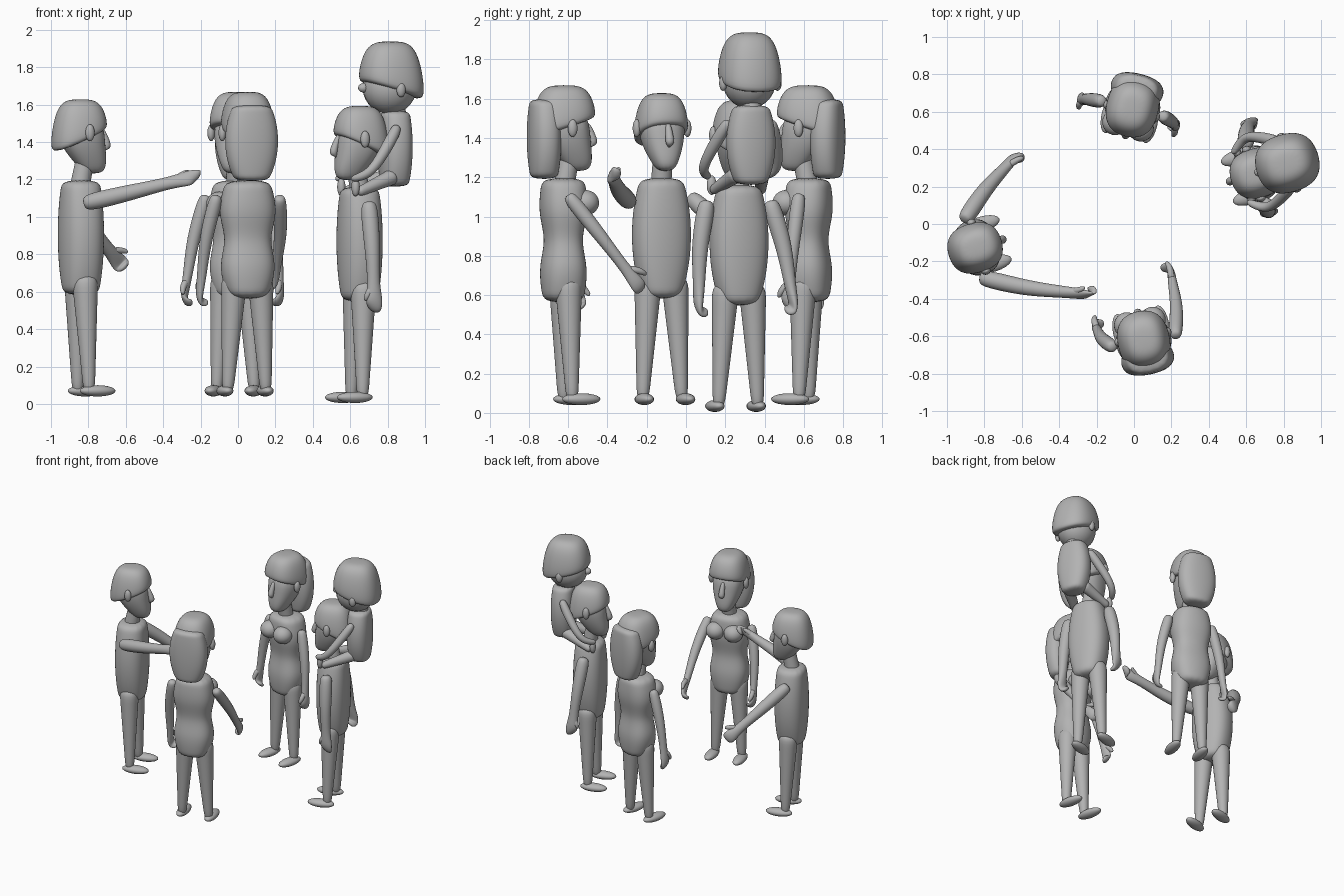
import bpy, bmesh
from math import sin, cos, pi, exp, radians
from mathutils import Vector, Matrix

default_cube = bpy.data.objects.get("Cube")
if default_cube:
    bpy.data.objects.remove(default_cube, do_unlink=True)

GREY = (.45, .45, .45, 1)
clay = bpy.data.materials.new("clay_grey")
clay.use_nodes = True
clay.diffuse_color = GREY
clay.node_tree.nodes["Principled BSDF"].inputs["Base Color"].default_value = GREY

UP = Vector((0, 0, 1))
SIDES = (("left", 1), ("right", -1))


def finish(name, bm):
    """Turn a bmesh into a smooth grey object."""
    bmesh.ops.recalc_face_normals(bm, faces=bm.faces)
    for face in bm.faces:
        face.smooth = True
    mesh = bpy.data.meshes.new(name)
    bm.to_mesh(mesh)
    bm.free()
    mesh.materials.append(clay)
    part = bpy.data.objects.new(name, mesh)
    bpy.context.collection.objects.link(part)
    return part


def skin(name, rings, frame):
    """Bridge rings of points, cap both ends and subdivide."""
    bm = bmesh.new()
    loops = [[bm.verts.new(frame @ point) for point in ring] for ring in rings]
    for lower, upper in zip(loops, loops[1:]):
        for i in range(len(lower)):
            bm.faces.new((lower[i - 1], lower[i], upper[i], upper[i - 1]))
    bm.faces.new(loops[0])
    bm.faces.new(loops[-1])
    smooth = finish(name, bm).modifiers.new("smooth", 'SUBSURF')
    smooth.levels = smooth.render_levels = 2


def loft(name, rows, frame, sides=14):
    """Rows hold front height, back height, centre, half depth, half width."""
    def rounded(value):
        return value * max(abs(value), .001) ** -.18

    rings = []
    for front, back, centre, depth, width in rows:
        ring = []
        for i in range(sides):
            angle = 2 * pi * i / sides
            c, s = rounded(cos(angle)), rounded(sin(angle))
            height = (front + back) / 2 + (front - back) / 2 * c
            ring.append(Vector((centre + depth * c, width * s, height)) )
        rings.append(ring)
    skin(name, rings, frame)


def barrel(name, bottom, top, centre, depth, width, frame, pinch=0):
    """Rounded trunk, optionally pinched at the waist."""
    rows = []
    steps = 10
    for k in range(steps + 1):
        t = k / steps
        z = bottom + (top - bottom) * t
        bulge = sin(pi * (.12 + .72 * t))
        waist = 1 - pinch * exp(-((t - .5) * 6) ** 2)
        rows.append((z, z, centre, depth * waist * bulge ** .25, width * waist * bulge ** .5))
    loft(name, rows, frame)


def dome(name, front, back, top, centre, depth, width, frame):
    """Cap of hair with a sloping rim, tucked in underneath."""
    rows = [(front, back, centre, depth * .85, width * .85)]
    for degrees in (4, 25, 50, 70, 85):
        rise, spread = sin(radians(degrees)), cos(radians(degrees)) ** .5
        rows.append((front + (top - front) * rise, back + (top - back) * rise,
                     centre, depth * spread, width * spread))
    loft(name, rows, frame)


def tube(name, path, radii, frame=Matrix(), up=Vector((1, 0, 1)), flat=None, sides=8):
    """Round tube along a path; flat gives the thinning at each point."""
    points = [Vector(p) for p in path]
    last = len(points) - 1
    rings = []
    for k, point in enumerate(points):
        along = points[min(k + 1, last)] - points[max(k - 1, 0)]
        across = along.cross(up).normalized()
        wide = across.cross(along).normalized() * radii[k]
        thin = across * radii[k] * (flat[k] if flat else 1)
        angles = [2 * pi * i / sides for i in range(sides)]
        rings.append([point + (wide * cos(a) + thin * sin(a)) * 1.08 for a in angles])
    skin(name, rings, frame)


def limb(name, start, end, thick, slim, frame):
    """Straight tapering limb."""
    start, end = Vector(start), Vector(end)
    steps = [k / 6 for k in range(7)]
    tube(name, [start.lerp(end, t) for t in steps],
         [thick + (slim - thick) * t for t in steps], frame)


def ball(name, centre, size, frame):
    bm = bmesh.new()
    place = frame @ Matrix.Translation(centre) @ Matrix.Diagonal((*size, 1))
    bmesh.ops.create_uvsphere(bm, u_segments=20, v_segments=14, radius=1, matrix=place)
    finish(name, bm)


def standing(x, y, z, turn):
    return Matrix.Translation((x, y, z)) @ Matrix.Rotation(radians(turn), 4, 'Z')


def arm(name, side, palm, frame, build):
    """Arm from the shoulder to a palm position, with curled fingers and thumb."""
    axes = frame.to_3x3()
    outward = axes @ Vector((0, side, 0))
    wide = axes @ Vector((1, 0, 1))
    shoulder, palm = frame @ Vector((0, side * .175, 1.08)), Vector(palm)
    reach = (palm - shoulder).normalized()
    wrist = shoulder.lerp(palm, .82)
    elbow = shoulder.lerp(wrist, .5) + outward * .02
    fingers = palm + reach * .04 - outward * .02
    tips = fingers - outward * .04
    path = [shoulder - reach * .04, shoulder, elbow, wrist, palm, fingers, tips]
    radii = [r * build for r in (.03, .05, .043, .03, .05, .045, .03)]
    tube(name + "_arm", path, radii, up=wide, flat=(1, 1, 1, 1, .5, .5, .5))
    across = reach.cross(wide.cross(reach)).normalized()
    lift = wide - reach * wide.dot(reach)
    thumb = [wrist, wrist.lerp(palm, .6) + lift * .04, palm + lift * .05 - outward * .02]
    tube(name + "_thumb", thumb, (.02, .018, .01), up=across)


def adult(name, frame, woman, palms):
    build = .82 if woman else 1
    # Trunk
    if woman:
        barrel(name + "_torso", .56, 1.2, -.01, .13, .17, frame, pinch=.26)
    else:
        barrel(name + "_torso", .58, 1.2, 0, .12, .155, frame)
    # Head
    face = [(1.23, .07, .05, .04), (1.28, .06, .085, .07), (1.4, 0, .13, .12), (1.55, 0, .12, .12)]
    loft(name + "_face", [(row[0], *row) for row in face], frame)
    if woman:
        dome(name + "_hair_top", 1.5, 1.4, 1.67, -.01, .17, .147, frame)
        barrel(name + "_hair_back", 1.19, 1.6, -.11, .085, .147, frame)
    else:
        dome(name + "_hair", 1.47, 1.34, 1.63, -.01, .155, .14, frame)
    limb(name + "_neck", (-.01, 0, 1.14), (.03, 0, 1.34), .055, .05, frame)
    tube(name + "_nose", [(.11, 0, 1.48), (.14, 0, 1.41), (.15, 0, 1.37), (.12, 0, 1.34)],
         (.015, .02, .027, .015), frame)
    # Paired parts
    for (label, side), palm in zip(SIDES, palms):
        part = name + "_" + label
        half = frame @ Matrix.Diagonal((1, side, 1, 1))
        ball(part + "_ear", (.01, .135, 1.45), (.025, .02, .045), half)
        limb(part + "_leg", (0, .07, .7), (.015, .105, .05), .074, .03, half)
        ball(part + "_foot", (.06, .11, .07), (.1, .042, .03), half)
        if woman:
            ball(part + "_bust", (.09, .07, 1.07), (.07, .07, .065), half)
        arm(part, side, palm, frame, build)


# Four adults in a ring; palms are given left, then right
adult("reaching_man", standing(-.84, -.125, 0, 17), False,
      [(-.64, .36, .76), (-.25, -.38, 1.21)])
adult("front_woman", standing(.05, -.615, 0, 102), True,
      [(-.21, -.55, .58), (.2, -.25, .66)])
adult("back_woman", standing(-.01, .615, 0, 256), True,
      [(.23, .52, .58), (-.29, .67, .58)])
carrier = standing(.65, .27, -.035, 197)
adult("carrying_man", carrier, False,
      [(.73, .06, .55), (.62, .55, .56)])

# Child riding on the shoulders of the carrying man
rider = standing(.82, .325, 0, 197)
barrel("child_torso", 1.16, 1.57, -.02, .09, .13, rider)
limb("child_neck", (-.04, 0, 1.5), (-.02, 0, 1.62), .05, .05, rider)
ball("child_face", (.01, 0, 1.69), (.145, .135, .14), rider)
dome("child_hair", 1.72, 1.62, 1.94, 0, .18, .165, rider)
ball("child_nose", (.155, 0, 1.69), (.03, .025, .025), rider)
for label, side in SIDES:
    half = rider @ Matrix.Diagonal((1, side, 1, 1))
    part = "child_" + label
    ball(part + "_ear", (-.01, .145, 1.68), (.025, .02, .04), half)
    tube(part + "_arm", [(0, .11, 1.49), (.02, .13, 1.45), (.14, .2, 1.28), (.2, .19, 1.22), (.27, .13, 1.2)],
         (.02, .035, .028, .025, .02), half)
    limb(part + "_leg", (0, .06, 1.22), (.23, .13, 1.13), .045, .025, half)
    ball(part + "_foot", (.24, .13, 1.16), (.022, .025, .05), half)
